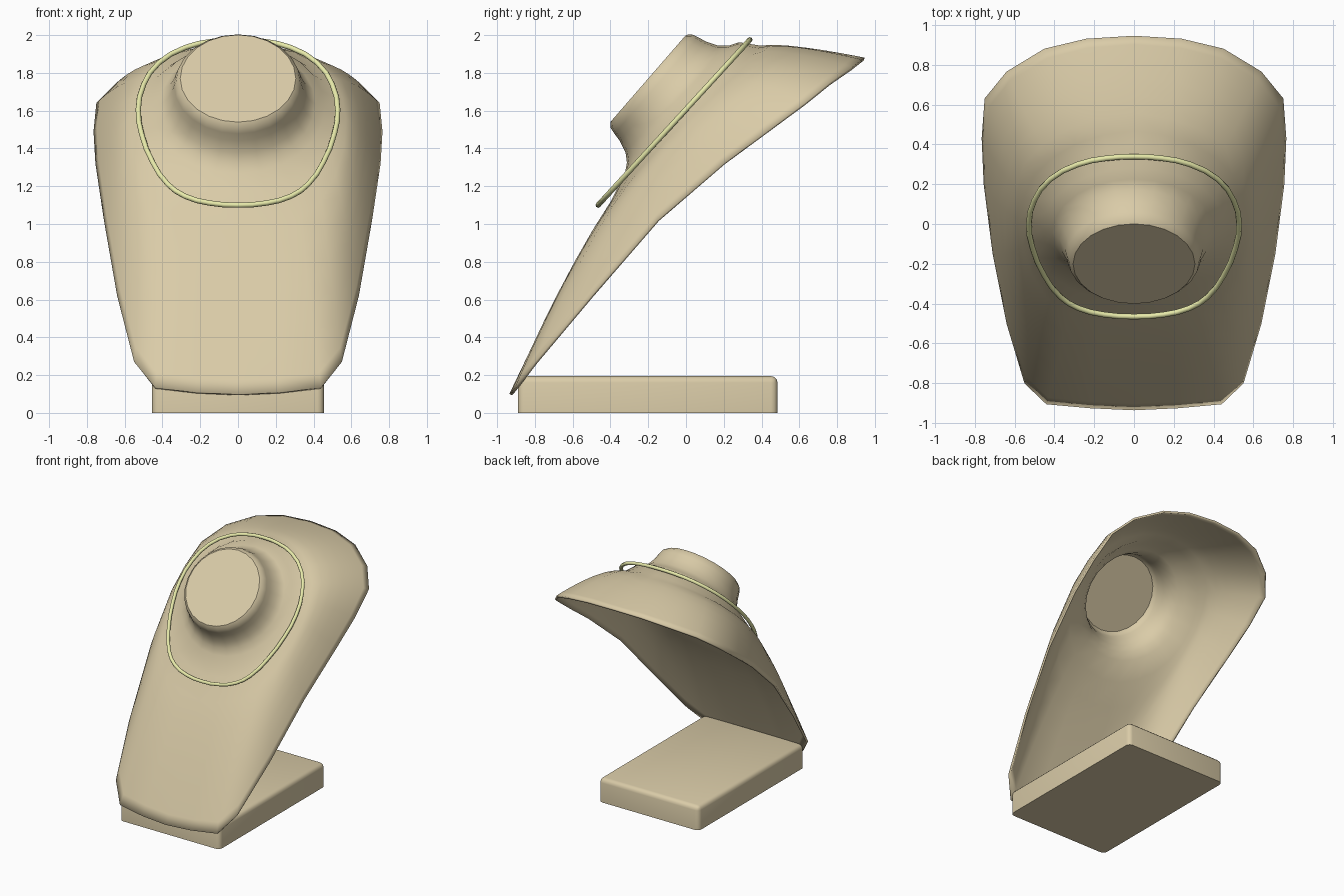
import bpy, bmesh, math
from mathutils import Vector

if "Cube" in bpy.data.objects:
    bpy.data.objects.remove(bpy.data.objects["Cube"])

def material(name, rgb):
    m = bpy.data.materials.new(name)
    m.diffuse_color = (*rgb, 1)
    m.use_nodes = True
    m.node_tree.nodes["Principled BSDF"].inputs["Base Color"].default_value = m.diffuse_color
    return m

tan = material("tan_linen", (0.70, 0.60, 0.39))
gold = material("pale_gold", (0.80, 0.82, 0.40))

def add(name, data, mat):
    ob = bpy.data.objects.new(name, data)
    bpy.context.collection.objects.link(ob)
    data.materials.append(mat)
    return ob

def smooth(ob, angle):
    bpy.ops.object.select_all(action='DESELECT')
    ob.select_set(True)
    bpy.context.view_layer.objects.active = ob
    bpy.ops.object.shade_smooth_by_angle(angle=math.radians(angle))

def mirrored(half):
    # complete a closed loop from its right half, both ends on the centre line
    return half + [(-p[0], *p[1:]) for p in half[-2:0:-1]]

# Tilted frame of the neck: s runs up the chest, h along the neck axis
T, N = Vector((0, .656, .755)), Vector((0, -.755, .656))
S0 = 1.205
def place(x, s, h):
    return Vector((x, 0, 0)) + T * (s + S0) + N * h

# Bust shell: round neck rings that blend into the outer rim
rim = mirrored([(0, -.935, .1), (.22, -.925, .11), (.44, -.905, .135), (.55, -.8, .27),
                (.64, -.5, .62), (.71, -.15, 1.02), (.755, .2, 1.32), (.765, .43, 1.49),
                (.75, .63, 1.64), (.64, .765, 1.75), (.45, .88, 1.83), (.24, .93, 1.87),
                (0, .945, 1.88)])
n = len(rim)
neck = [(.306, 1.312), (.328, 1.29), (.338, 1.255), (.348, 1.21), (.375, 1.145),
        (.41, 1.105), (.46, 1.075)]
bm = bmesh.new()
rings = []
for r, h in neck:
    rings.append([bm.verts.new(place(r * math.sin(a), -r * math.cos(a), h))
                  for a in (2 * math.pi * i / n for i in range(n))])
for f in (0, .17, .34, .5, .66, .82, .93, 1):
    ring = []
    for i, p in enumerate(rim):
        a = 2 * math.pi * i / n
        c, sn = math.cos(a), math.sin(a)
        r0 = .535 + .05 * c + .035 * c * c
        h0 = 1.015 + .028 * c - .008 * c * c
        q = Vector(p)
        x1, s1, h1 = q.x, q.dot(T) - S0, q.dot(N)
        drop = f ** (1.2 + .5 * abs(sn))
        ring.append(bm.verts.new(place(r0 * sn * (1 - f) + x1 * f,
                                       -r0 * c * (1 - f) + s1 * f,
                                       h0 * (1 - drop) + h1 * drop)))
    rings.append(ring)
bm.faces.new(rings[0])
for a, b in zip(rings, rings[1:]):
    for i in range(n):
        j = (i + 1) % n
        bm.faces.new((a[i], b[i], b[j], a[j]))
bmesh.ops.recalc_face_normals(bm, faces=bm.faces)
bm.faces.ensure_lookup_table()
if bm.faces[0].normal.dot(N) < 0:
    bmesh.ops.reverse_faces(bm, faces=bm.faces)
me = bpy.data.meshes.new("bust")
bm.to_mesh(me)
bm.free()
bust = add("bust", me, tan)
smooth(bust, 40)
shell = bust.modifiers.new("shell", 'SOLIDIFY')
shell.thickness, shell.offset = .016, -1

# Foot block with rounded upright and top edges
bm = bmesh.new()
bmesh.ops.create_cube(bm, size=1)
for v in bm.verts:
    v.co = Vector((v.co.x * .91, v.co.y * 1.375 - .2025, (v.co.z + .5) * .195))
edges = [e for e in bm.edges if max(v.co.z for v in e.verts) > .1]
bmesh.ops.bevel(bm, geom=edges, offset=.035, segments=3, profile=.5, affect='EDGES')
me = bpy.data.meshes.new("foot_block")
bm.to_mesh(me)
bm.free()
smooth(add("foot_block", me, tan), 35)

# Necklace: a thin tube lying around the neck
path = mirrored([(0, -.465), (.15, -.455), (.28, -.422), (.37, -.365), (.45, -.26), (.51, -.12),
                 (.528, 0), (.50, .12), (.42, .225), (.28, .30), (.14, .33), (0, .338)])
cu = bpy.data.curves.new("necklace", 'CURVE')
cu.dimensions = '3D'
cu.bevel_depth, cu.bevel_resolution, cu.resolution_u = .014, 2, 2
sp = cu.splines.new('BEZIER')
sp.bezier_points.add(len(path) - 1)
for b, (x, y) in zip(sp.bezier_points, path):
    b.co = (x, y, 1.1 + (y + .465) * 1.09)
    b.handle_left_type = b.handle_right_type = 'AUTO'
sp.use_cyclic_u = True
add("necklace", cu, gold)
